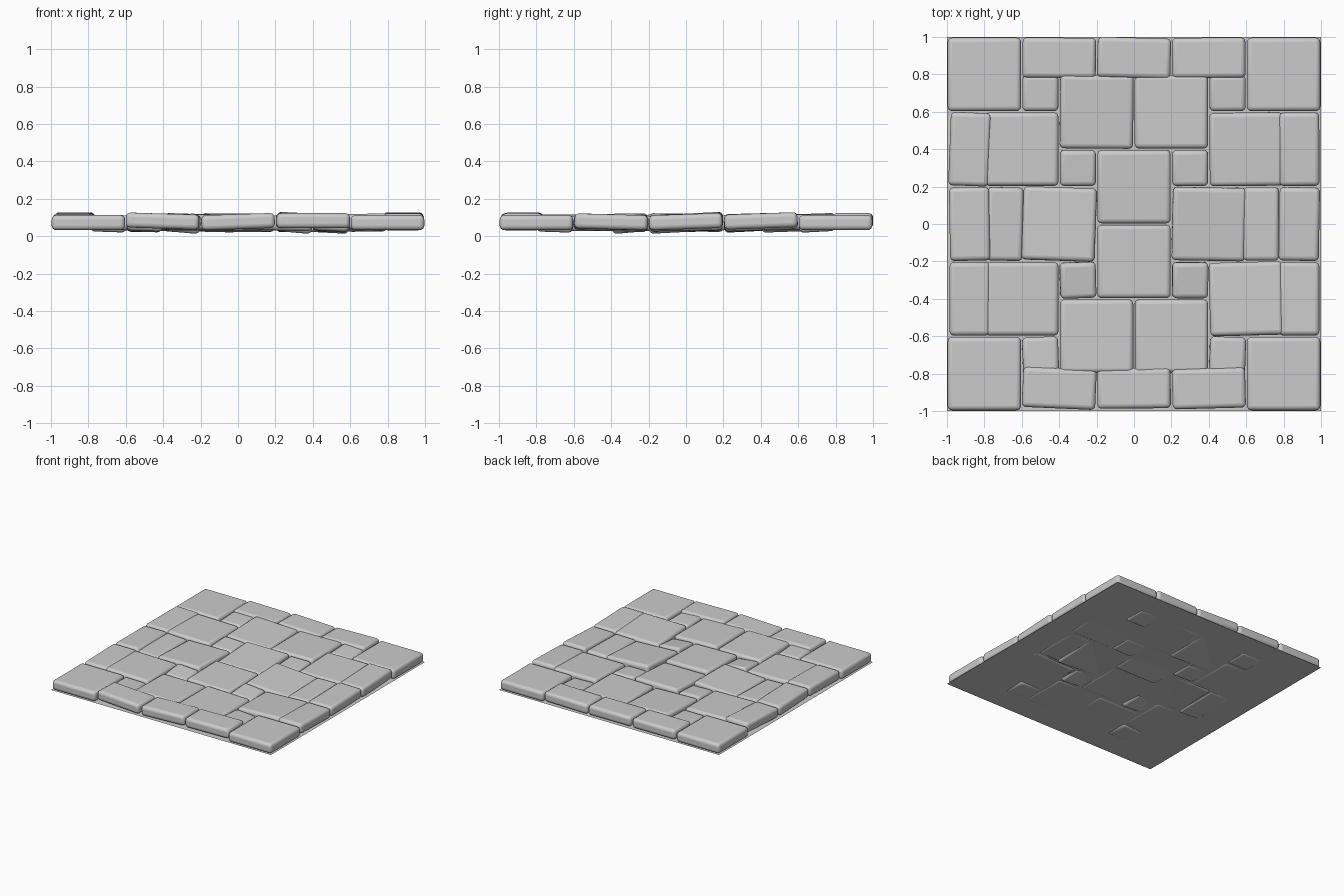
import bpy
from math import radians

if "Cube" in bpy.data.objects:
    bpy.data.objects.remove(bpy.data.objects["Cube"])

THICK = 0.08


def stone(name, x0, x1, y0, y1, rx=0, ry=0, rz=0, z=0.073):
    """Rounded paving stone filling a cell; tilts in degrees."""
    bpy.ops.mesh.primitive_cube_add(size=1, location=((x0 + x1) / 2, (y0 + y1) / 2, z))
    ob = bpy.context.object
    ob.name = name
    ob.scale = (x1 - x0 - 0.008, y1 - y0 - 0.008, THICK)
    bpy.ops.object.transform_apply(location=False, rotation=False, scale=True)
    ob.rotation_euler = (radians(rx), radians(ry), radians(rz))
    bev = ob.modifiers.new("rounding", 'BEVEL')
    bev.width = 0.024
    bev.segments = 4
    bpy.ops.object.shade_smooth_by_angle(angle=radians(40))
    return ob


# Thin mortar sheet under the stones
bpy.ops.mesh.primitive_plane_add(size=2, location=(0, 0, 0.033))
bpy.context.object.name = "mortar_bed"

# Flat square corner stones
for sx in (-1, 1):
    for sy in (-1, 1):
        stone("corner_stone", sx * 0.8 - 0.2, sx * 0.8 + 0.2,
              sy * 0.8 - 0.2, sy * 0.8 + 0.2)

# Border bricks: start along the edge, rx, ry, rz, z
front = [(-0.6, 0, 1.8, -2.5, 0.081), (-0.2, 0, -2, 0.5, 0.078), (0.2, 0, 0, 1.5, 0.083)]
back = [(-0.6, 0, 0.5, -0.5, 0.08), (-0.2, 0, 1, -1.5, 0.08), (0.2, 0, -1, 0.3, 0.08)]
left = [(-0.6, 1, 0, 0, 0.08), (-0.2, -1, 0, 1, 0.08), (0.2, 1.5, 0, -2.2, 0.083)]
right = [(-0.6, -1.5, 0, 0, 0.077), (-0.2, 2, 0, -1, 0.078), (0.2, 2, 0, 0.3, 0.082)]
for a, rx, ry, rz, z in front:
    stone("front_brick", a, a + 0.4, -0.99, -0.767, rx, ry, rz, z)
for a, rx, ry, rz, z in back:
    stone("back_brick", a, a + 0.4, 0.777, 1.0, rx, ry, rz, z)
for a, rx, ry, rz, z in left:
    stone("left_brick", -0.99, -0.767, a, a + 0.4, rx, ry, rz, z)
for a, rx, ry, rz, z in right:
    stone("right_brick", 0.772, 0.995, a, a + 0.4, rx, ry, rz, z)

# Large inner pavers: lower-left cell corner, rx, ry, rz
for x, y, rx, ry, rz in [
        (-0.4, 0.4, 2, 2, -0.5), (0.0, 0.4, 0, -1, 0),
        (-0.8, 0.2, 0, 1, 0), (0.4, 0.2, 2, 0, 0.5),
        (-0.2, 0.0, 3, 0, 0), (-0.2, -0.4, 1, 1, 0),
        (-0.6, -0.2, -1, -2, -2), (0.2, -0.2, 3, 3, -1),
        (-0.8, -0.6, 0, 1, 0), (0.4, -0.6, -2, -1.5, 1.5),
        (-0.4, -0.8, -1, 0, 0), (0.0, -0.8, 0, 1.5, 0)]:
    stone("large_paver", x, x + 0.4, y, y + 0.4, rx, ry, rz, 0.072)

# Small square infill stones
for x, y, rx, ry, rz in [
        (-0.6, 0.6, 2, 0, 0), (0.4, 0.6, 3, 2, 0),
        (-0.4, 0.2, 3, 2, 0), (0.2, 0.2, 3, 0, 0),
        (-0.4, -0.4, 5, 5, 2), (0.2, -0.4, 5, 5, 0),
        (-0.6, -0.8, -2, 2, 2), (0.4, -0.8, -2, 3, -2)]:
    stone("small_paver", x, x + 0.2, y, y + 0.2, rx, ry, rz, 0.066)

# Upright bricks beside the middle pavers
stone("side_brick_left", -0.79, -0.59, -0.2, 0.2, 1, 2, -1, 0.066)
stone("side_brick_right", 0.58, 0.78, -0.2, 0.2, 1, -1, 0, 0.068)
